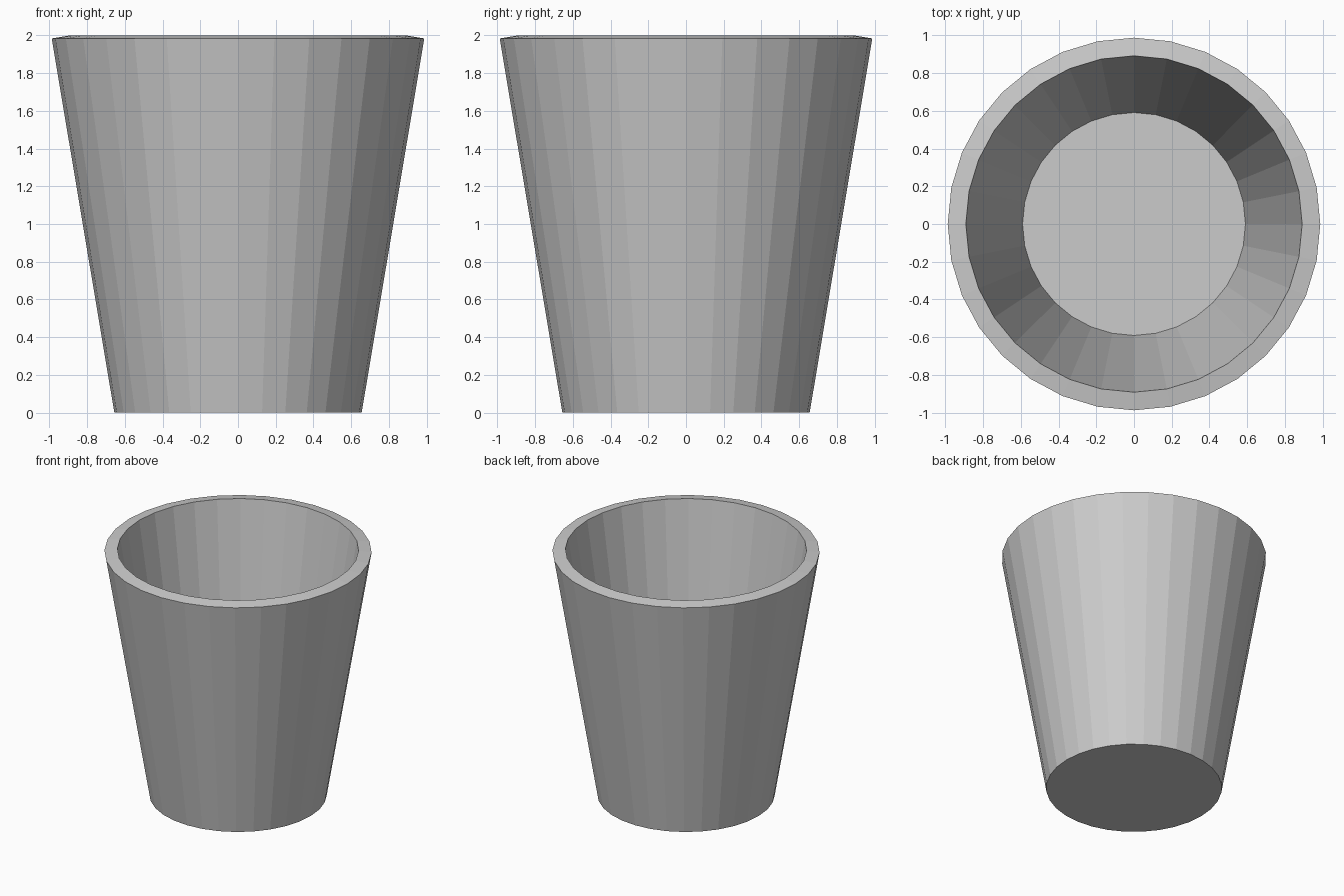
import bpy, bmesh
from math import cos, sin, tau

if "Cube" in bpy.data.objects:
    bpy.data.objects.remove(bpy.data.objects["Cube"])

SIDES = 32

# Cross-section (radius, z): outer base, outer lip, inner lip, inner floor
profile = [(0.656, 0.0), (0.988, 1.984), (0.892, 2.0), (0.591, 0.075)]

bm = bmesh.new()
rings = [[bm.verts.new((r * cos(tau * i / SIDES), r * sin(tau * i / SIDES), z))
          for i in range(SIDES)] for r, z in profile]

# Outer wall, sloping rim and inner wall
for a, b in zip(rings, rings[1:]):
    for i in range(SIDES):
        j = (i + 1) % SIDES
        bm.faces.new((a[i], a[j], b[j], b[i]))

# Underside and inside floor
bm.faces.new(rings[0][::-1])
bm.faces.new(rings[-1])
bmesh.ops.recalc_face_normals(bm, faces=bm.faces)

mesh = bpy.data.meshes.new("cup")
bm.to_mesh(mesh)
bm.free()
cup = bpy.data.objects.new("cup", mesh)
bpy.context.collection.objects.link(cup)
